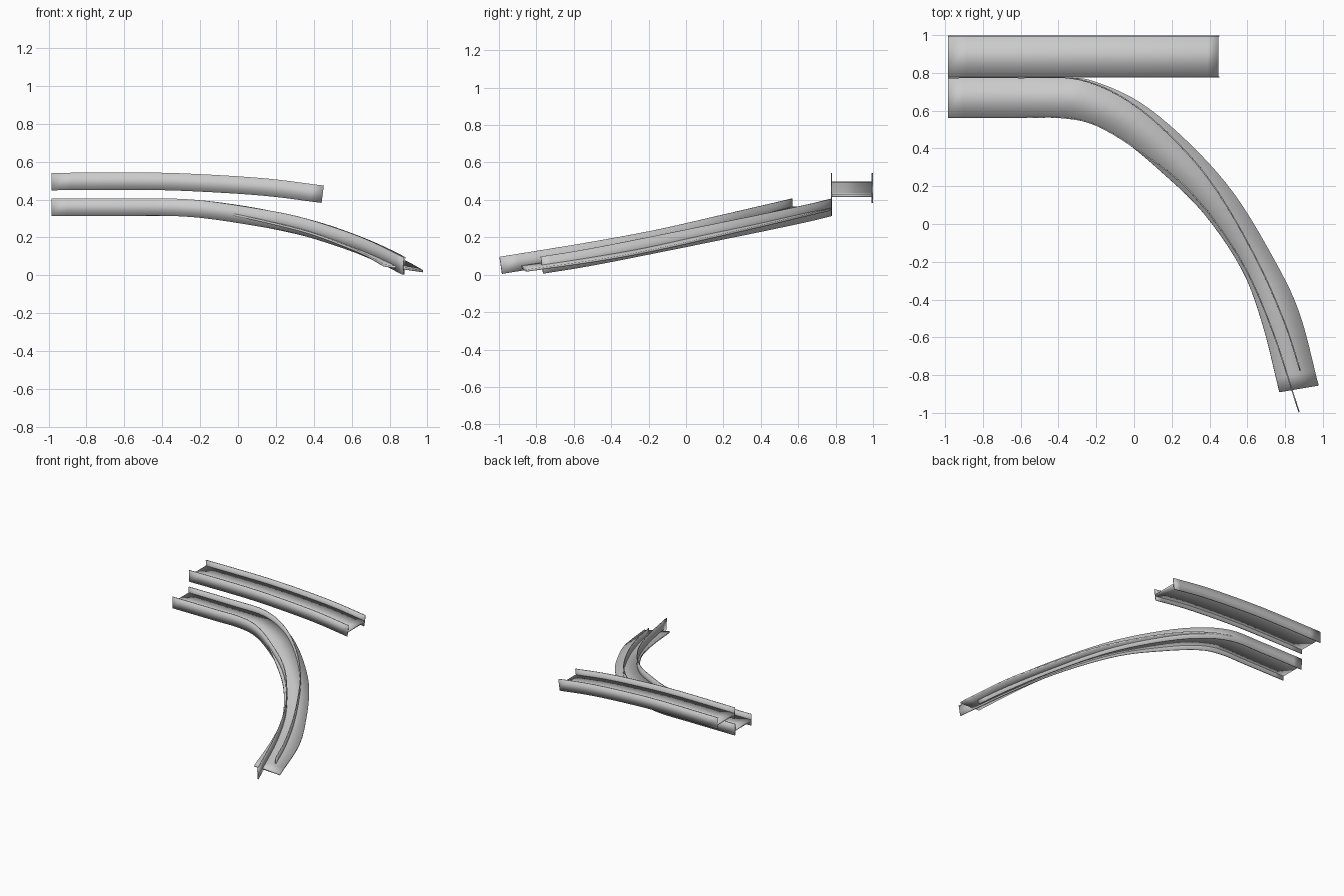
import bpy
import bmesh
from mathutils import Vector

cube = bpy.data.objects.get("Cube")
if cube:
    bpy.data.objects.remove(cube)

metal = bpy.data.materials.new("grey_metal")
metal.use_nodes = True
GREY = (0.6, 0.6, 0.6, 1)
metal.diffuse_color = GREY
metal.node_tree.nodes["Principled BSDF"].inputs["Base Color"].default_value = GREY


def smooth_path(points, steps=5):
    """Catmull-Rom curve through the points."""
    p = [Vector(q) for q in points]
    p = [2 * p[0] - p[1]] + p + [2 * p[-1] - p[-2]]
    out = []
    for a, b, c, d in zip(p, p[1:], p[2:], p[3:]):
        for i in range(steps):
            t = i / steps
            out.append(0.5 * (2 * b + (c - a) * t + (2 * a - 5 * b + 4 * c - d) * t ** 2
                              + (3 * b - a - 3 * c + d) * t ** 3))
    return out + [p[-2]]


def tangents(path):
    n = len(path) - 1
    return [(path[min(i + 1, n)] - path[max(i - 1, 0)]).normalized() for i in range(n + 1)]


def ribbon(name, side_a, side_b, thickness):
    """Closed thin band spanning two edge paths."""
    mid = [(a + b) / 2 for a, b in zip(side_a, side_b)]
    bm = bmesh.new()
    rings = []
    for a, b, t in zip(side_a, side_b, tangents(mid)):
        n = t.cross(b - a).normalized() * thickness / 2
        rings.append([bm.verts.new(v) for v in (a + n, b + n, b - n, a - n)])
    for r, s in zip(rings, rings[1:]):
        for i in range(4):
            j = (i + 1) % 4
            bm.faces.new((r[i], r[j], s[j], s[i]))
    bm.faces.new(rings[0])
    bm.faces.new(rings[-1])
    bmesh.ops.recalc_face_normals(bm, faces=bm.faces)
    mesh = bpy.data.meshes.new(name)
    bm.to_mesh(mesh)
    bm.free()
    mesh.materials.append(metal)
    for f in mesh.polygons:
        f.use_smooth = True
    bpy.context.collection.objects.link(bpy.data.objects.new(name, mesh))


def rail(name, points, height=0.092):
    path = smooth_path(points)
    ups = []
    for t in tangents(path):
        side = t.cross(Vector((0, 0, 1))).normalized()
        ups.append(side.cross(t) * height / 2)
    ribbon(name, [p + u for p, u in zip(path, ups)],
           [p - u for p, u in zip(path, ups)], 0.007)


# Straight upper track: gently sagging deck between two rails
profile = [(-0.985, 0.495), (-0.5, 0.497), (-0.2, 0.488), (0.15, 0.465), (0.447, 0.428)]
for name, y in (("upper_front_rail", 0.778), ("upper_back_rail", 0.995)):
    rail(name, [(x, y, z) for x, z in profile])
ribbon("upper_deck", *[smooth_path([(x, y, z - 0.006) for x, z in profile])
                       for y in (0.993, 0.78)], 0.014)

# Curved lower deck, banked towards its outer edge
outer = [(-0.985, 0.772), (-0.6, 0.772), (-0.36, 0.772), (-0.22, 0.758), (0.03, 0.645),
         (0.29, 0.43), (0.53, 0.16), (0.74, -0.185), (0.875, -0.47), (0.977, -0.855)]
inner = [(-0.985, 0.567), (-0.6, 0.567), (-0.4, 0.566), (-0.29, 0.552), (-0.09, 0.465),
         (0.14, 0.28), (0.37, 0.055), (0.57, -0.24), (0.68, -0.53), (0.77, -0.89)]
heights = [0.355, 0.355, 0.355, 0.35, 0.325, 0.275, 0.215, 0.14, 0.09, 0.037]
bank = [0.0017 * i for i in range(len(heights))]
ribbon("lower_deck",
       smooth_path([(x, y, z - b) for (x, y), z, b in zip(outer, heights, bank)]),
       smooth_path([(x, y, z + b) for (x, y), z, b in zip(inner, heights, bank)]), 0.012)

# Curved lower rails, which drift off the deck edges
rail("lower_outer_rail", [
    (-0.985, 0.775, 0.36), (-0.6, 0.775, 0.36), (-0.29, 0.765, 0.357), (-0.02, 0.645, 0.328),
    (0.24, 0.42, 0.28), (0.45, 0.16, 0.227), (0.66, -0.21, 0.152), (0.8, -0.53, 0.09),
    (0.878, -0.77, 0.051)])
rail("lower_inner_rail", [
    (-0.985, 0.564, 0.36), (-0.6, 0.564, 0.36), (-0.38, 0.563, 0.36), (-0.2, 0.523, 0.35),
    (0.03, 0.385, 0.318), (0.3, 0.17, 0.268), (0.55, -0.165, 0.192), (0.72, -0.53, 0.125),
    (0.872, -0.99, 0.05)])
